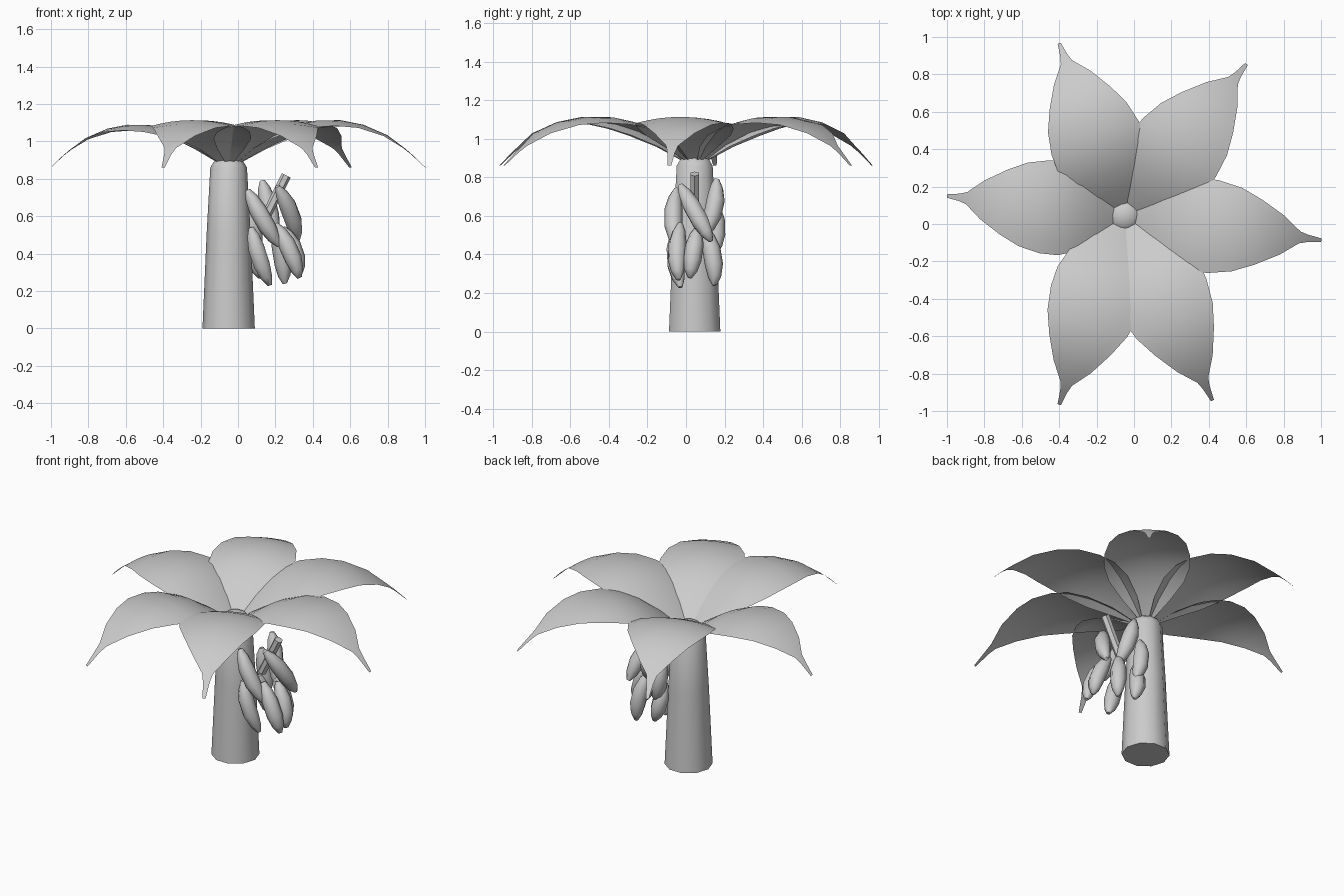
import bpy, bmesh, math
from mathutils import Vector

cube = bpy.data.objects.get("Cube")
if cube:
    bpy.data.objects.remove(cube, do_unlink=True)

grey = bpy.data.materials.new("pale grey")
grey.use_nodes = True
grey.diffuse_color = (0.6, 0.6, 0.6, 1)
grey.node_tree.nodes["Principled BSDF"].inputs["Base Color"].default_value = (0.6, 0.6, 0.6, 1)

CENTRE = Vector((-0.05, 0.045, 0))


def finish(name, bm, angle=60):
    mesh = bpy.data.meshes.new(name)
    bm.to_mesh(mesh)
    bm.free()
    mesh.materials.append(grey)
    obj = bpy.data.objects.new(name, mesh)
    bpy.context.collection.objects.link(obj)
    bpy.ops.object.select_all(action='DESELECT')
    obj.select_set(True)
    bpy.context.view_layer.objects.active = obj
    bpy.ops.object.shade_smooth_by_angle(angle=math.radians(angle))
    return obj


def bridge(bm, rows, closed):
    for a, b in zip(rows, rows[1:]):
        n = len(a)
        for i in range(n if closed else n - 1):
            j = (i + 1) % n
            bm.faces.new((a[i], a[j], b[j], b[i]))


def tube(name, rings, sides, angle=60):
    """Closed tube through (centre, radius) rings, perpendicular to its ends."""
    bm = bmesh.new()
    axis = (rings[-1][0] - rings[0][0]).normalized()
    turn = Vector((0, 0, 1)).rotation_difference(axis)
    rows = []
    for centre, radius in rings:
        row = []
        for i in range(sides):
            a = math.tau * i / sides
            row.append(bm.verts.new(centre + turn @ Vector((radius * math.cos(a), radius * math.sin(a), 0))))
        rows.append(row)
    bridge(bm, rows, True)
    bm.faces.new(rows[0][::-1])
    bm.faces.new(rows[-1])
    return finish(name, bm, angle)


# Tapered trunk with a rounded crown
trunk = [(0.14, 0), (0.118, 0.5), (0.098, 0.86), (0.08, 0.89), (0.05, 0.91), (0.015, 0.918)]
tube("trunk", [(CENTRE + Vector((0, 0, z)), r) for r, z in trunk], 10)

# Arching leaf: distance along, half width, ridge height
LEAF = [(0.04, 0.035, 0.88), (0.14, 0.14, 0.97), (0.25, 0.22, 1.045), (0.35, 0.25, 1.09),
        (0.45, 0.25, 1.112), (0.57, 0.225, 1.113), (0.68, 0.175, 1.09), (0.8, 0.105, 1.035),
        (0.89, 0.032, 0.965), (0.93, 0.02, 0.93), (1.0, 0.009, 0.86)]


def leaf(name, degrees, length, arch):
    bm = bmesh.new()
    a = math.radians(degrees)
    out = Vector((math.cos(a), math.sin(a), 0))
    side = Vector((-out.y, out.x, 0))
    rows = []
    for t, width, z in LEAF:
        row = []
        for k in range(-4, 5):
            w = width * k / 4
            height = 0.87 + (z - 0.87) * arch - 0.6 * w * w
            row.append(bm.verts.new(CENTRE + out * t * length - side * w + Vector((0, 0, height))))
        rows.append(row)
    bridge(bm, rows, False)
    bmesh.ops.recalc_face_normals(bm, faces=bm.faces)
    if sum(f.normal.z for f in bm.faces) < 0:
        bmesh.ops.reverse_faces(bm, faces=bm.faces)
    finish(name, bm)


for i, (deg, length, arch) in enumerate([(173.7, 0.956, 0.9), (110.8, 0.985, 1), (51.2, 1.04, 1),
                                         (-7.1, 1.06, 1), (-64.6, 1.095, 1), (-109.1, 1.07, 1)]):
    leaf(f"leaf_{i + 1}", deg, length, arch)

# Fruit stalk
tube("fruit_stalk", [(Vector((0.14, 0.045, 0.58)), 0.026), (Vector((0.258, 0.045, 0.818)), 0.026)], 6, 30)

# Hanging fruits: top end and bottom end
FRUITS = [((0.21, -0.03, 0.76), (0.32, 0.13, 0.47)), ((0.05, -0.05, 0.74), (0.22, -0.05, 0.44)),
          ((0.13, 0.16, 0.79), (0.2, 0.1, 0.5)), ((0.07, 0.14, 0.68), (0.11, 0.15, 0.4)),
          ((0.2, -0.03, 0.56), (0.33, -0.04, 0.27)), ((0.07, -0.05, 0.54), (0.17, -0.03, 0.23)),
          ((0.2, 0.1, 0.54), (0.25, 0.15, 0.24)), ((0.08, 0.1, 0.52), (0.12, 0.15, 0.27)),
          ((0.24, 0.06, 0.54), (0.33, 0.02, 0.28))]
PROFILE = [(0, 0.014), (0.14, 0.034), (0.35, 0.047), (0.65, 0.047), (0.86, 0.034), (1, 0.012)]
bunch_axis = Vector((0.17, 0.05, 0))
for i, (top, bottom) in enumerate(FRUITS):
    top, bottom = Vector(top), Vector(bottom)
    middle = (top + bottom) / 2
    bulge = Vector((middle.x, middle.y, 0)) - bunch_axis
    bulge = bulge.normalized() * 0.018
    tube(f"fruit_{i + 1}", [(top.lerp(bottom, t) + bulge * math.sin(math.pi * t), r) for t, r in PROFILE], 8)
